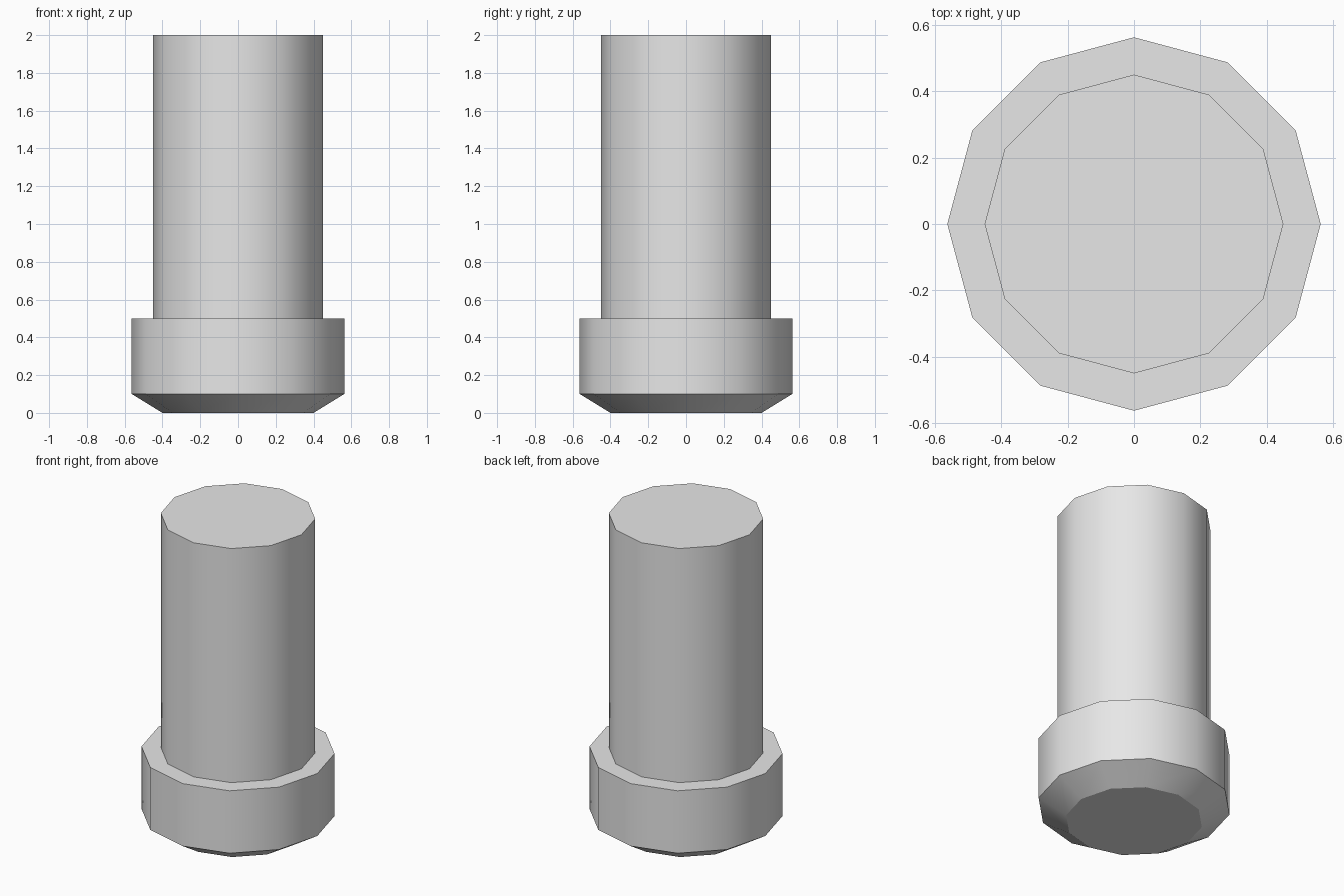
import bpy
import bmesh
from math import cos, sin, tau, radians

SIDES = 12

cube = bpy.data.objects.get("Cube")
if cube:
    bpy.data.objects.remove(cube, do_unlink=True)

# Single plain grey
grey = bpy.data.materials.new("light_grey")
grey.use_nodes = True
colour = (0.8, 0.8, 0.8, 1)
grey.diffuse_color = colour
grey.node_tree.nodes["Principled BSDF"].inputs["Base Color"].default_value = colour


def lathe(name, profile):
    """Closed solid turned about z from (radius, height) points, bottom to top."""
    bm = bmesh.new()
    rings = [[bm.verts.new((r * cos(tau * i / SIDES), r * sin(tau * i / SIDES), z))
              for i in range(SIDES)] for r, z in profile]
    for low, high in zip(rings, rings[1:]):
        for i in range(SIDES):
            j = (i + 1) % SIDES
            bm.faces.new((low[i], low[j], high[j], high[i]))
    bm.faces.new(rings[0][::-1])
    bm.faces.new(rings[-1])
    mesh = bpy.data.meshes.new(name)
    bm.to_mesh(mesh)
    bm.free()
    mesh.materials.append(grey)
    obj = bpy.data.objects.new(name, mesh)
    bpy.context.collection.objects.link(obj)
    return obj


# Chamfered foot, collar, shoulder and shaft in one turned profile
post = lathe("collared_post", [
    (0.4, 0), (0.5625, 0.1), (0.5625, 0.5), (0.45, 0.5), (0.45, 2)])

# Smooth around the sides, crisp at the rims
bpy.ops.object.select_all(action="DESELECT")
post.select_set(True)
bpy.context.view_layer.objects.active = post
bpy.ops.object.shade_smooth_by_angle(angle=radians(30.5))
